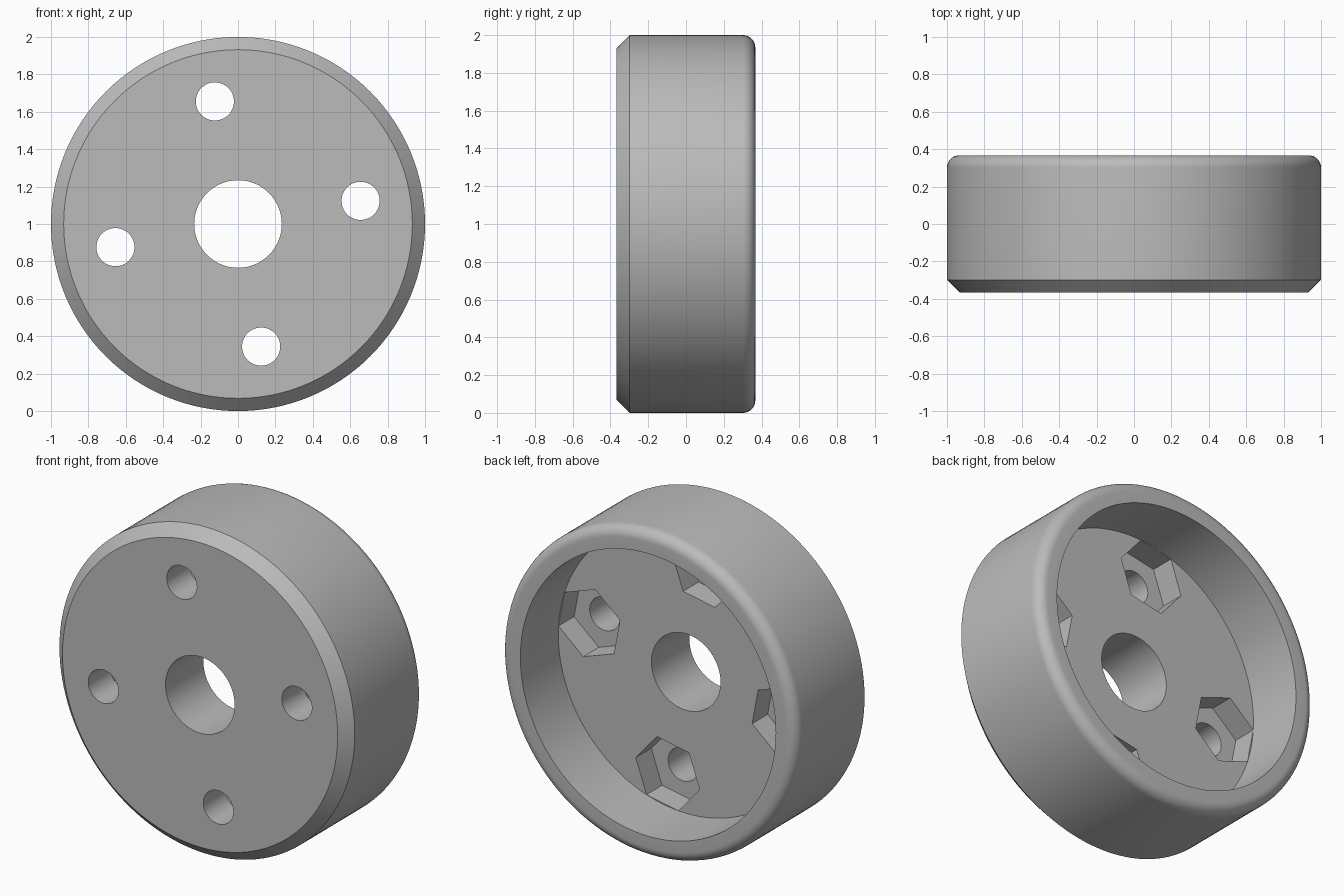
import bpy, bmesh, math
from mathutils import Matrix, Vector

cube = bpy.data.objects.get("Cube")
if cube:
    bpy.data.objects.remove(cube, do_unlink=True)

HALF = 0.367       # half of the wheel depth
FLOOR = 0.0        # floor of the recess at the back
BOLT_RADIUS = 0.667
BOLT_ANGLE = math.radians(10.7)
SEGMENTS = 128

grey = bpy.data.materials.new("mid_grey")
grey.use_nodes = True
colour = (0.5, 0.5, 0.5, 1)
grey.diffuse_color = colour
grey.node_tree.nodes["Principled BSDF"].inputs["Base Color"].default_value = colour


def make_object(name, bm):
    bmesh.ops.recalc_face_normals(bm, faces=bm.faces)
    mesh = bpy.data.meshes.new(name)
    bm.to_mesh(mesh)
    bm.free()
    mesh.materials.append(grey)
    obj = bpy.data.objects.new(name, mesh)
    bpy.context.collection.objects.link(obj)
    return obj


def lathe(name, profile):
    """Turn a closed (radius, y) profile about the y axis through z = 1."""
    bm = bmesh.new()
    rings = []
    for i in range(SEGMENTS):
        a = math.tau * i / SEGMENTS
        rings.append([bm.verts.new((r * math.cos(a), y, 1 + r * math.sin(a)))
                      for r, y in profile])
    n = len(profile)
    for i in range(SEGMENTS):
        here, there = rings[i], rings[(i + 1) % SEGMENTS]
        for j in range(n):
            k = (j + 1) % n
            bm.faces.new((here[j], here[k], there[k], there[j]))
    return make_object(name, bm)


def bolt_cutter(name, sides, radius, y0, y1):
    """Four prisms along y, one at each bolt position, flats facing outward."""
    bm = bmesh.new()
    for i in range(4):
        a = BOLT_ANGLE + i * math.pi / 2
        for_centre = Vector((BOLT_RADIUS * math.cos(a), (y0 + y1) / 2,
                             1 + BOLT_RADIUS * math.sin(a)))
        matrix = (Matrix.Translation(for_centre) @ Matrix.Rotation(math.pi / 2, 4, 'X')
                  @ Matrix.Rotation(a + math.pi / sides, 4, 'Z')
                  @ Matrix.Rotation(-math.pi / 2, 4, 'Z'))
        bmesh.ops.create_cone(bm, cap_ends=True, segments=sides, radius1=radius,
                              radius2=radius, depth=y1 - y0, matrix=matrix)
    obj = make_object(name, bm)
    obj.hide_render = True
    return obj


# Wheel body: bore, chamfered front, rounded back rim, recessed back
FILLET = 0.066
profile = [(0.234, -HALF), (0.932, -HALF), (1.0, -0.299)]
for i in range(9):
    t = math.pi / 2 * i / 8
    profile.append((1 - FILLET + FILLET * math.cos(t), HALF - FILLET + FILLET * math.sin(t)))
profile += [(0.865, HALF), (0.865, FLOOR), (0.234, FLOOR)]
wheel = lathe("wheel_body", profile)

# Bolt holes and six-sided nut pockets
cutters = [bolt_cutter("bolt_hole_cutter", 48, 0.102, -0.5, 0.2),
           bolt_cutter("nut_pocket_cutter", 6, 0.22, -0.15, 0.1)]
for cutter in cutters:
    mod = wheel.modifiers.new(cutter.name, 'BOOLEAN')
    mod.operation = 'DIFFERENCE'
    mod.solver = 'EXACT'
    mod.object = cutter

bpy.ops.object.select_all(action='DESELECT')
wheel.select_set(True)
bpy.context.view_layer.objects.active = wheel
for cutter in cutters:
    bpy.ops.object.modifier_apply(modifier=cutter.name)
    bpy.data.objects.remove(cutter, do_unlink=True)
bpy.ops.object.shade_smooth_by_angle(angle=math.radians(30))
